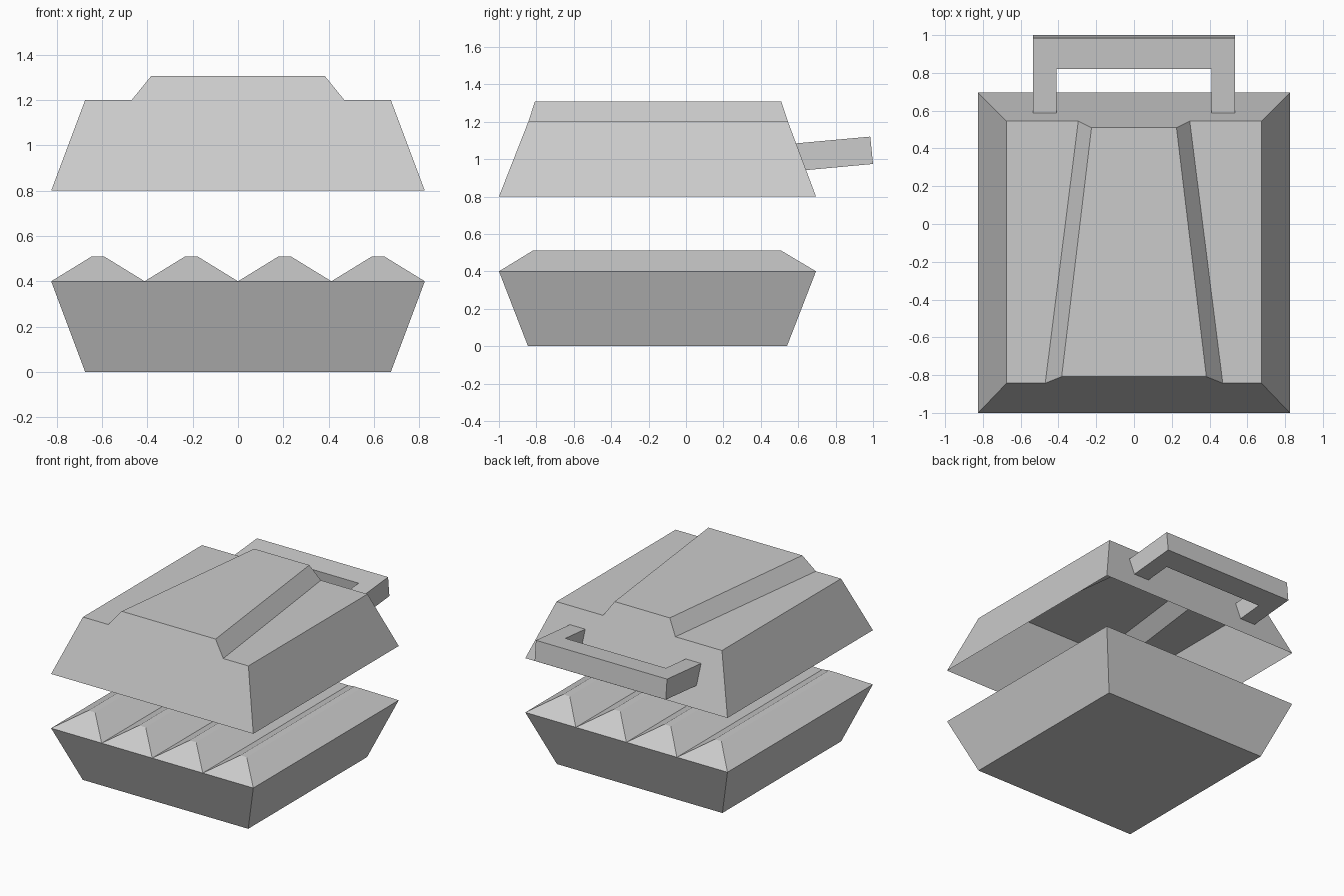
import bpy
import bmesh

if "Cube" in bpy.data.objects:
    bpy.data.objects.remove(bpy.data.objects["Cube"])


def loft(name, ring_a, ring_b, skip=()):
    """Join two matching closed outlines, cap both, leave skipped sides open."""
    bm = bmesh.new()
    a = [bm.verts.new(p) for p in ring_a]
    b = [bm.verts.new(p) for p in ring_b]
    n = len(a)
    bm.faces.new(a)
    bm.faces.new(b[::-1])
    for i in range(n):
        if i not in skip:
            j = (i + 1) % n
            bm.faces.new((a[j], a[i], b[i], b[j]))
    bmesh.ops.recalc_face_normals(bm, faces=bm.faces[:])
    mesh = bpy.data.meshes.new(name)
    bm.to_mesh(mesh)
    bm.free()
    obj = bpy.data.objects.new(name, mesh)
    bpy.context.collection.objects.link(obj)
    return obj


def mirrored(half, cx=0.0):
    """Complete a half outline symmetric about x = cx."""
    return ([(cx + x, y, z) for x, y, z in half]
            + [(cx - x, y, z) for x, y, z in reversed(half)])


# Tapered base tray, its top is covered by the ridges
loft("base_tray",
     mirrored([(0.825, -1, 0.4), (0.675, -0.845, 0)]),
     mirrored([(0.825, 0.695, 0.4), (0.675, 0.54, 0)]), skip=(3,))

# Four hipped ridges across the tray
PITCH = 0.4125
ridge = loft("grill_ridges",
             mirrored([(PITCH / 2, -1, 0.4), (0.027, -0.82, 0.51)], -1.5 * PITCH),
             mirrored([(PITCH / 2, 0.695, 0.4), (0.027, 0.51, 0.51)], -1.5 * PITCH),
             skip=(3,))
arr = ridge.modifiers.new("repeat", 'ARRAY')
arr.count = 4
arr.use_relative_offset = False
arr.use_constant_offset = True
arr.constant_offset_displace = (PITCH, 0, 0)
arr.use_merge_vertices = True

# Hollow lid, open underneath, with a tapering raised panel
loft("lid",
     mirrored([(0.825, -1, 0.8), (0.675, -0.843, 1.2),
               (0.47, -0.843, 1.2), (0.383, -0.808, 1.307)]),
     mirrored([(0.825, 0.695, 0.8), (0.675, 0.545, 1.2),
               (0.295, 0.545, 1.2), (0.225, 0.51, 1.307)]), skip=(7,))

# U-shaped handle, tilted up, its arms ending on the back wall of the lid
WALL, INNER, OUTER = 0, 1, 2
plan = [(0.535, WALL), (0.535, OUTER), (-0.535, OUTER), (-0.535, WALL),
        (-0.41, WALL), (-0.41, INNER), (0.41, INNER), (0.41, WALL)]
top = [(0.588, 1.084), (0.82, 1.105), (0.985, 1.12)]
bottom = [(0.642, 0.941), (0.835, 0.959), (1.0, 0.974)]
loft("handle",
     [(x, *top[k]) for x, k in plan],
     [(x, *bottom[k]) for x, k in plan], skip=(3, 7))
